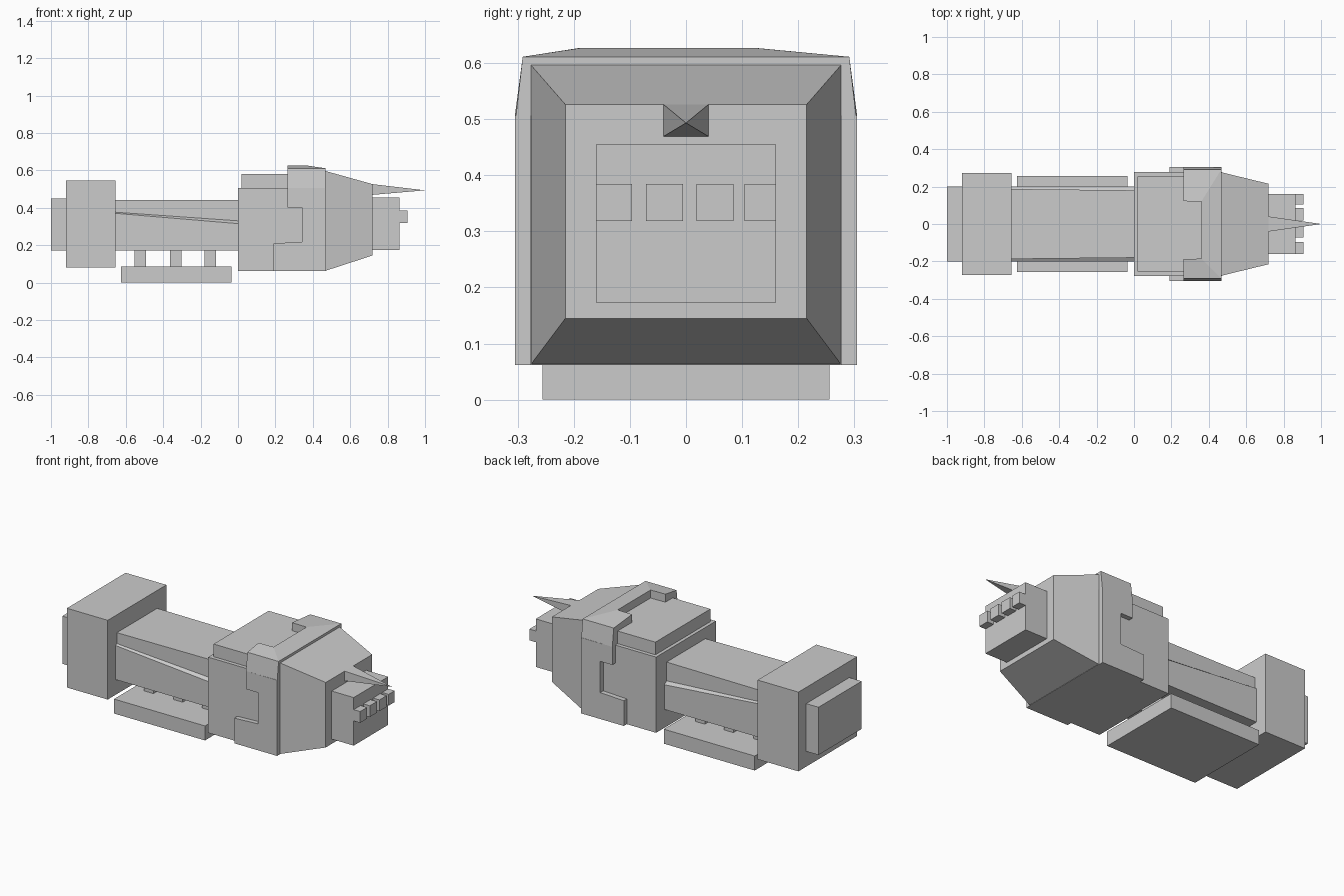
import bpy, bmesh

if "Cube" in bpy.data.objects:
    bpy.data.objects.remove(bpy.data.objects["Cube"])


def make(name, verts, faces):
    me = bpy.data.meshes.new(name)
    me.from_pydata(verts, [], faces)
    bm = bmesh.new()
    bm.from_mesh(me)
    bmesh.ops.recalc_face_normals(bm, faces=bm.faces)
    bm.to_mesh(me)
    bm.free()
    ob = bpy.data.objects.new(name, me)
    bpy.context.collection.objects.link(ob)
    return ob


def loft(name, a, b):
    """Join two matching closed outlines and cap both ends."""
    n = len(a)
    sides = [(i, (i + 1) % n, n + (i + 1) % n, n + i) for i in range(n)]
    return make(name, a + b, [tuple(range(n)), tuple(range(n, 2 * n))] + sides)


def rect(x, w, z0, z1):
    return [(x, -w, z0), (x, w, z0), (x, w, z1), (x, -w, z1)]


def box(name, x0, x1, w, z0, z1, y=0):
    ob = loft(name, rect(x0, w, z0, z1), rect(x1, w, z0, z1))
    ob.location.y = y
    return ob


# Rear motor block and cap
box("rear_cap", -1.0, -0.92, 0.2, 0.17, 0.45)
box("rear_block", -0.92, -0.655, 0.272, 0.08, 0.545)


# Handle tube with a sloping ledge along both sides
def tube_section(x, inner, z1, z2):
    half = [(0.2, 0.17), (0.2, z1), (inner, z2), (inner, 0.44)]
    return [(x, y, z) for y, z in half] + [(x, -y, z) for y, z in reversed(half)]


loft("middle_tube", tube_section(-0.655, 0.187, 0.37, 0.376),
     tube_section(0.0, 0.18, 0.315, 0.33))

# Skid plate on struts
box("skid_plate", -0.625, -0.035, 0.256, 0.0, 0.085)
for x in (-0.523, -0.333, -0.148):
    box("skid_strut", x - 0.03, x + 0.03, 0.08, 0.085, 0.17)

# Main housing, raised top and tapered nose
box("main_housing", 0.0, 0.47, 0.277, 0.062, 0.506)
box("raised_top", 0.02, 0.47, 0.255, 0.506, 0.58)
loft("tapered_nose", rect(0.465, 0.277, 0.062, 0.597), rect(0.72, 0.215, 0.145, 0.526))

# Stepped side plates
lower = [(0.19, 0.062), (0.467, 0.062), (0.467, 0.506), (0.265, 0.506),
         (0.265, 0.4), (0.343, 0.4), (0.343, 0.217), (0.19, 0.21)]
upper = [(0.265, 0.506, 0.305), (0.467, 0.506, 0.303), (0.467, 0.611, 0.291), (0.265, 0.611, 0.291)]
for s in (-1, 1):
    loft("side_plate", [(x, s * 0.27, z) for x, z in lower],
         [(x, s * 0.305, z) for x, z in lower])
    loft("upper_side_plate", [(x, s * 0.25, z) for x, z, y in upper],
         [(x, s * y, z) for x, z, y in upper])

# Notched top plate, highest around the notch
top = [(0.265, -0.291, 0.611), (0.265, -0.188, 0.627), (0.36, -0.185, 0.627), (0.36, 0.12, 0.627),
       (0.265, 0.122, 0.627), (0.265, 0.291, 0.611), (0.467, 0.291, 0.611), (0.467, -0.291, 0.611)]
quads = [(0, 1, 2, 7), (2, 3, 6, 7), (3, 4, 5, 6)]
make("notched_top_plate", top + [(x, y, 0.58) for x, y, z in top],
     quads + [tuple(i + 8 for i in q) for q in quads]
     + [(i, (i + 1) % 8, (i + 1) % 8 + 8, i + 8) for i in range(8)])

# Front block with a row of teeth
box("front_block", 0.72, 0.863, 0.16, 0.173, 0.455)
for y0, y1 in ((-0.16, -0.096), (-0.071, -0.005), (0.019, 0.085), (0.104, 0.16)):
    box("front_tooth", 0.863, 0.905, (y1 - y0) / 2, 0.318, 0.384, (y0 + y1) / 2)

# Pointed spike above the front block
make("front_spike", rect(0.72, 0.04, 0.469, 0.526) + [(1.0, 0.0, 0.493)],
     [(0, 1, 2, 3), (0, 1, 4), (1, 2, 4), (2, 3, 4), (3, 0, 4)])
